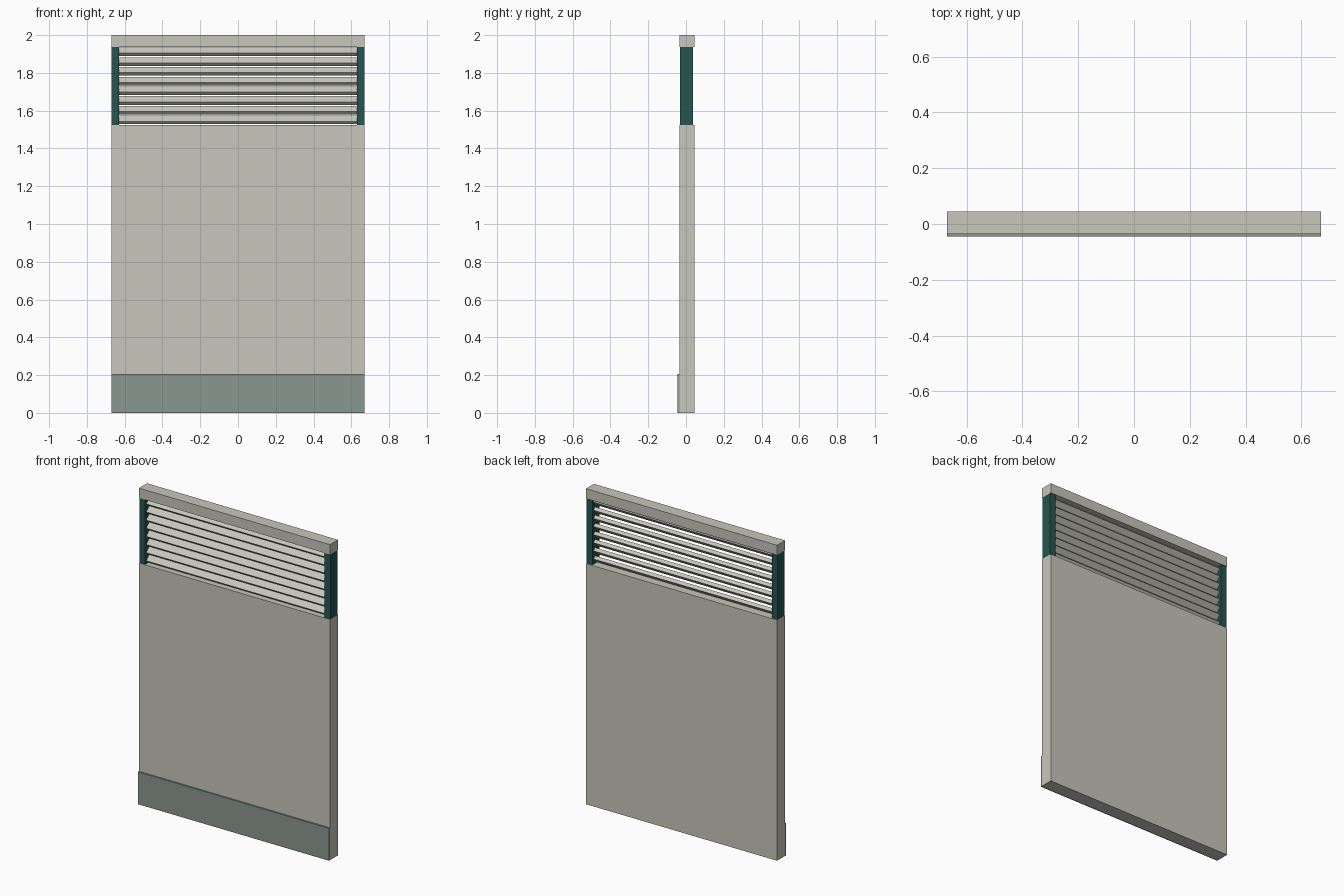
import bpy
import math

cube = bpy.data.objects.get("Cube")
if cube:
    bpy.data.objects.remove(cube, do_unlink=True)


def material(name, rgb):
    mat = bpy.data.materials.new(name)
    mat.use_nodes = True
    mat.diffuse_color = (*rgb, 1)
    mat.node_tree.nodes["Principled BSDF"].inputs["Base Color"].default_value = (*rgb, 1)
    return mat


stone = material("pale warm grey", (0.57, 0.57, 0.50))
steel = material("blue grey", (0.26, 0.31, 0.285))
teal = material("dark teal", (0.019, 0.09, 0.08))


def box(name, low, high, mat):
    """Box between two opposite corners, with its origin in the middle."""
    mid = [(a + b) / 2 for a, b in zip(low, high)]
    half = [(b - a) / 2 for a, b in zip(low, high)]
    corners = [(x * half[0], y * half[1], z * half[2])
               for x in (-1, 1) for y in (-1, 1) for z in (-1, 1)]
    faces = [(0, 1, 3, 2), (4, 6, 7, 5), (0, 4, 5, 1),
             (2, 3, 7, 6), (0, 2, 6, 4), (1, 5, 7, 3)]
    mesh = bpy.data.meshes.new(name)
    mesh.from_pydata(corners, [], faces)
    mesh.materials.append(mat)
    obj = bpy.data.objects.new(name, mesh)
    obj.location = mid
    bpy.context.collection.objects.link(obj)
    return obj


half_width = 0.67
front, back = -0.035, 0.045
panel_top, cap_bottom = 1.525, 1.937

# Main panel, kick plate and top rail
box("door_panel", (-half_width, front, 0), (half_width, back, panel_top), stone)
box("kick_plate", (-half_width, -0.045, 0), (half_width, front, 0.205), steel)
box("top_rail", (-half_width, front, cap_bottom), (half_width, back, 2), stone)

# Posts at both ends of the vent
for side, name in ((1, "left_post"), (-1, "right_post")):
    x = sorted((side * 0.63, side * half_width))
    box(name, (x[0], -0.031, panel_top), (x[1], 0.038, cap_bottom), teal)

# Louver slats, sloping down towards the front
count = 8
pitch = (cap_bottom - panel_top) / count
for i in range(count):
    slat = box(f"louver_slat_{i + 1}", (-0.64, -0.021, -0.011), (0.64, 0.021, 0.011), stone)
    slat.location = (0, 0.004, panel_top + (i + 0.5) * pitch)
    slat.rotation_euler.x = math.radians(45)
